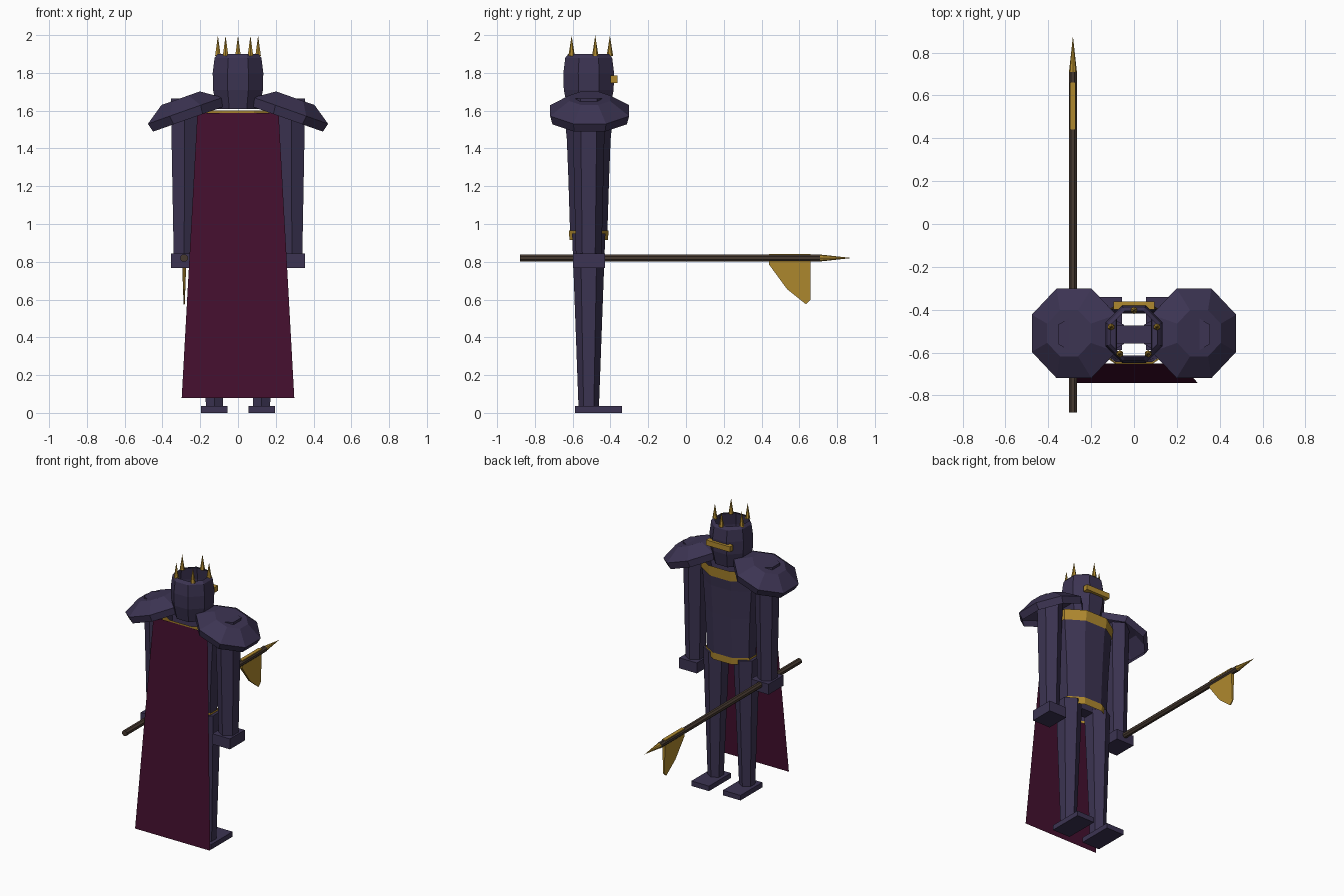
import bpy, bmesh, math
from mathutils import Matrix, Vector

cube = bpy.data.objects.get("Cube")
if cube:
    bpy.data.objects.remove(cube, do_unlink=True)


def material(name, rgb):
    m = bpy.data.materials.new(name)
    m.use_nodes = True
    col = (*rgb, 1.0)
    m.diffuse_color = col
    bsdf = next(n for n in m.node_tree.nodes if n.type == 'BSDF_PRINCIPLED')
    bsdf.inputs["Base Color"].default_value = col
    return m


ARMOR = material("dark violet steel", (0.045, 0.034, 0.085))
GOLD = material("gold", (0.43, 0.25, 0.028))
CLOTH = material("wine cloth", (0.058, 0.005, 0.028))
WOOD = material("dark wood", (0.062, 0.042, 0.030))
CY = -0.515  # body centre line in y


def finish(name, bm, mat, matrix=None, recalc=True):
    if recalc:
        bmesh.ops.recalc_face_normals(bm, faces=bm.faces)
    if matrix:
        bm.transform(matrix)
        if matrix.determinant() < 0:
            bmesh.ops.reverse_faces(bm, faces=bm.faces)
    me = bpy.data.meshes.new(name)
    bm.to_mesh(me)
    bm.free()
    me.materials.append(mat)
    ob = bpy.data.objects.new(name, me)
    bpy.context.scene.collection.objects.link(ob)
    return ob


def loft(name, rings, n, mat, phase=0.0, bottom=True, top=True, matrix=None):
    """Skin rings given as (x, y, z, radius_x, radius_y)."""
    bm = bmesh.new()
    loops = []
    for x, y, z, rx, ry in rings:
        loops.append([bm.verts.new((x + rx * math.cos(phase + math.tau * i / n),
                                    y + ry * math.sin(phase + math.tau * i / n), z))
                      for i in range(n)])
    for a, b in zip(loops, loops[1:]):
        for i in range(n):
            j = (i + 1) % n
            bm.faces.new((a[i], a[j], b[j], b[i]))
    if bottom:
        bm.faces.new(loops[0][::-1])
    if top:
        bm.faces.new(loops[-1])
    return finish(name, bm, mat, matrix, recalc=False)


def cone(name, base, length, radius, n, mat, rot=None):
    bm = bmesh.new()
    bmesh.ops.create_cone(bm, cap_ends=True, segments=n, radius1=radius,
                          radius2=0, depth=length)
    bmesh.ops.translate(bm, verts=bm.verts, vec=(0, 0, length / 2))
    m = Matrix.Translation(base)
    return finish(name, bm, mat, m @ rot if rot else m)


def box(name, lo, hi, mat):
    bm = bmesh.new()
    bmesh.ops.create_cube(bm, size=1)
    lo, hi = Vector(lo), Vector(hi)
    m = Matrix.Translation((lo + hi) / 2) @ Matrix.Diagonal((*(hi - lo), 1))
    return finish(name, bm, mat, m)


OCT = math.pi / 8           # octagon with flats on the axes
K = 1 / math.cos(OCT)       # flat half-width to corner radius
HEX = math.pi / 2           # hexagon with corners to front and back


def octagon(z, hx, hy):
    return (0, CY, z, hx * K, hy * K)


# Helmet: open faceted tube with a bevelled rim
loft("helmet", [octagon(z, r, r) for z, r in
                ((1.61, 0.112), (1.71, 0.132), (1.80, 0.134), (1.88, 0.124), (1.90, 0.108))],
     8, ARMOR, OCT, False, False)
box("visor_bar", (-0.095, -0.40, 1.747), (0.095, -0.362, 1.785), GOLD)
for i in range(5):
    a = math.pi / 2 + math.tau * i / 5
    cone(f"crown_spike_{i + 1}", (0.112 * math.cos(a), CY + 0.112 * math.sin(a), 1.89),
         0.108, 0.017, 6, GOLD)

# Torso with collar and belt, open inside
loft("torso", [octagon(z, rx, ry) for z, rx, ry in
               ((0.93, 0.165, 0.098), (1.25, 0.178, 0.108), (1.45, 0.192, 0.116),
                (1.59, 0.200, 0.130))], 8, ARMOR, OCT, False, False)
loft("collar", [octagon(1.525, 0.203, 0.130), octagon(1.60, 0.206, 0.138)],
     8, GOLD, OCT, False, False)
loft("belt", [octagon(0.915, 0.172, 0.102), octagon(0.965, 0.174, 0.105)],
     8, GOLD, OCT, False, False)
box("hips", (-0.105, CY - 0.042, 0.92), (0.105, CY + 0.042, 0.99), ARMOR)

# Limbs and shoulder plates, one set per side
for side, s in (("left", 1), ("right", -1)):
    loft(f"{side}_leg", [(0.125 * s, CY, 0.03, 0.052, 0.054),
                         (0.12 * s, CY, 0.95, 0.085, 0.088)], 6, ARMOR, HEX)
    box(f"{side}_foot", (0.125 * s - 0.07, -0.587, 0), (0.125 * s + 0.07, -0.34, 0.036), ARMOR)
    loft(f"{side}_arm", [(0.285 * s, CY, 0.83, 0.064, 0.068),
                         (0.283 * s, CY, 1.665, 0.084, 0.088)], 6, ARMOR, HEX)
    box(f"{side}_hand", (0.285 * s - 0.07, -0.598, 0.768), (0.285 * s + 0.07, -0.43, 0.843), ARMOR)
    tilt = Matrix.Translation((0.28 * s, CY + 0.005, 1.60)) @ Matrix.Rotation(
        math.radians(19.5) * s, 4, 'Y')
    loft(f"{side}_shoulder_plate",
         [(0, 0, z, r * K, r * K) for z, r in ((-0.048, 0.197), (0, 0.209), (0.07, 0.108))],
         8, ARMOR, OCT, False, True, tilt)

# Cape: a single flaring sheet behind the body
bm = bmesh.new()
bm.faces.new([bm.verts.new(p) for p in
              ((-0.298, -0.742, 0.08), (0.298, -0.742, 0.08),
               (0.215, -0.652, 1.587), (-0.215, -0.652, 1.587))])
finish("cape", bm, CLOTH, recalc=False)

# Polearm held level in the right hand
SX, SZ = -0.285, 0.82
along_y = Matrix.Rotation(-math.pi / 2, 4, 'X')
loft("polearm_shaft", [(0, 0, -0.88, 0.021, 0.021), (0, 0, 0.71, 0.021, 0.021)], 8, WOOD, OCT,
     matrix=Matrix.Translation((SX, 0, SZ)) @ along_y)
cone("polearm_tip", (SX, 0.705, SZ), 0.172, 0.019, 8, GOLD, along_y)

# Axe blade: profile in y and z, thinning toward the cutting edge
profile = ((0.44, 0.842), (0.66, 0.842), (0.66, 0.60), (0.635, 0.575),
           (0.535, 0.655), (0.44, 0.785))
bm = bmesh.new()
sides = []
for s in (-1, 1):
    sides.append([bm.verts.new((SX + s * (0.003 + 0.010 * (z - 0.575) / 0.267), y, z))
                  for y, z in profile])
bm.faces.new(sides[0])
bm.faces.new(sides[1][::-1])
for i in range(len(profile)):
    j = (i + 1) % len(profile)
    bm.faces.new((sides[0][i], sides[1][i], sides[1][j], sides[0][j]))
finish("polearm_blade", bm, GOLD)
